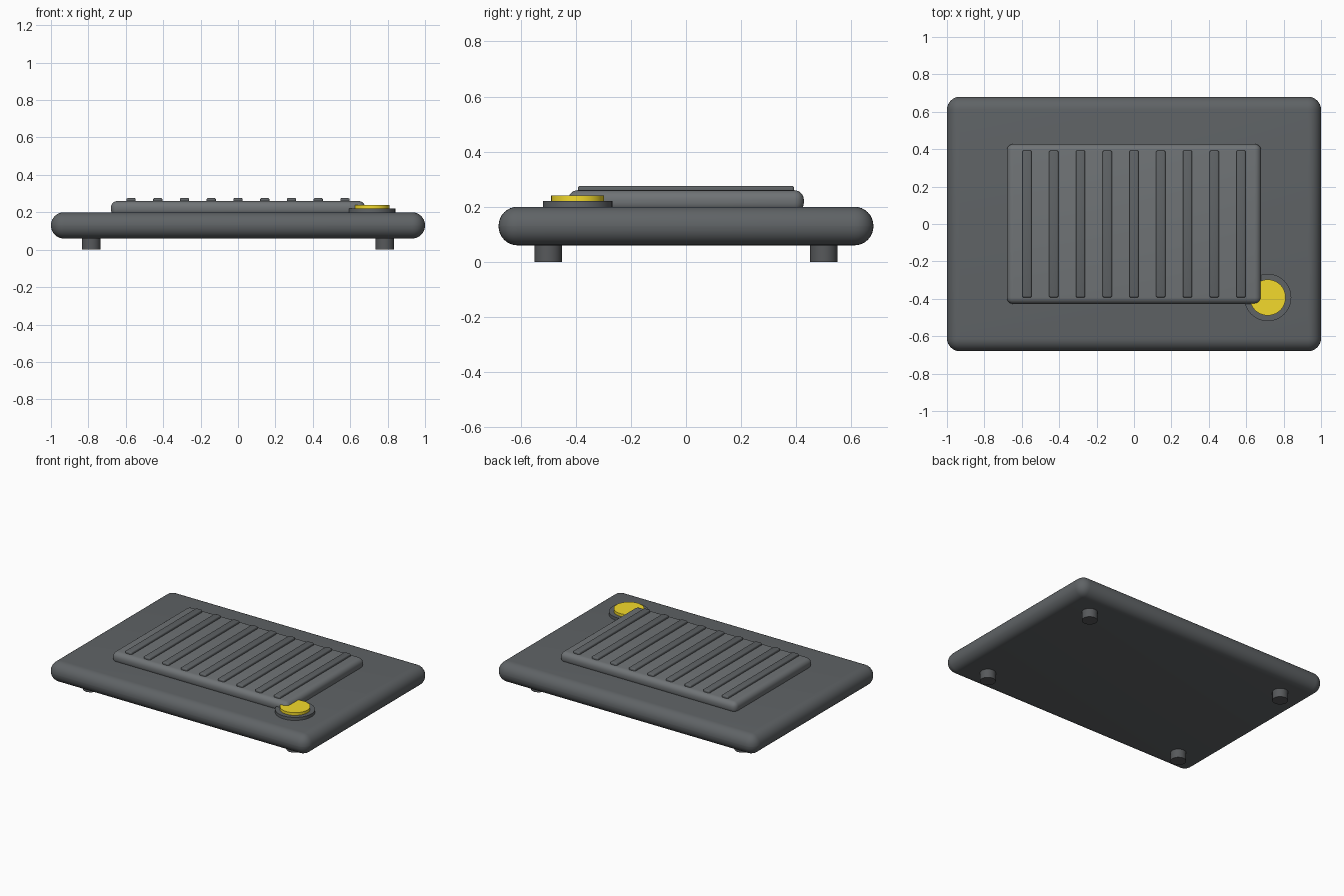
import bpy
from math import radians

if "Cube" in bpy.data.objects:
    bpy.data.objects.remove(bpy.data.objects["Cube"])


def paint(name, rgb):
    m = bpy.data.materials.new(name)
    m.diffuse_color = (*rgb, 1)
    m.use_nodes = True
    m.node_tree.nodes["Principled BSDF"].inputs["Base Color"].default_value = m.diffuse_color
    return m


dark = paint("dark_grey", (0.115, 0.125, 0.132))
mid = paint("mid_grey", (0.16, 0.172, 0.18))
rubber = paint("rubber_grey", (0.095, 0.1, 0.105))
yellow = paint("button_yellow", (0.9, 0.70, 0.025))


def finish(o, name, mat):
    o.name = name
    o.data.materials.append(mat)
    bpy.ops.object.shade_smooth_by_angle(angle=radians(35))


def rounded_box(name, x, y, w, d, z0, z1, bevel, segments, mat):
    bpy.ops.mesh.primitive_cube_add(size=1, location=(x, y, (z0 + z1) / 2))
    o = bpy.context.object
    o.scale = (w, d, z1 - z0)
    bpy.ops.object.transform_apply(location=False, rotation=False, scale=True)
    mod = o.modifiers.new("round_edges", 'BEVEL')
    mod.width = bevel
    mod.segments = segments
    bpy.ops.object.modifier_apply(modifier=mod.name)
    finish(o, name, mat)


def disc(name, x, y, r, z0, z1, mat, sides=48):
    bpy.ops.mesh.primitive_cylinder_add(vertices=sides, radius=r, depth=z1 - z0,
                                        location=(x, y, (z0 + z1) / 2))
    finish(bpy.context.object, name, mat)


# Pillowy base slab and raised tread plate
rounded_box("base_slab", 0, 0, 2.0, 1.36, 0.06, 0.20, 0.069, 8, dark)
rounded_box("tread_plate", 0, 0, 1.36, 0.855, 0.18, 0.26, 0.035, 6, mid)

# Nine grip ribs across the plate
for i in range(9):
    rounded_box(f"grip_rib_{i + 1}", (i - 4) * 0.143, 0,
                0.05, 0.785, 0.245, 0.276, 0.008, 3, dark)

# Button at the front right corner
disc("button_collar", 0.715, -0.393, 0.126, 0.19, 0.221, dark)
disc("button_cap", 0.715, -0.393, 0.096, 0.20, 0.24, yellow)

# Four short feet
for sx, side in ((-1, "left"), (1, "right")):
    for sy, end in ((-1, "front"), (1, "back")):
        disc(f"foot_{end}_{side}", sx * 0.785, sy * 0.5, 0.05, 0, 0.08, rubber, 32)
